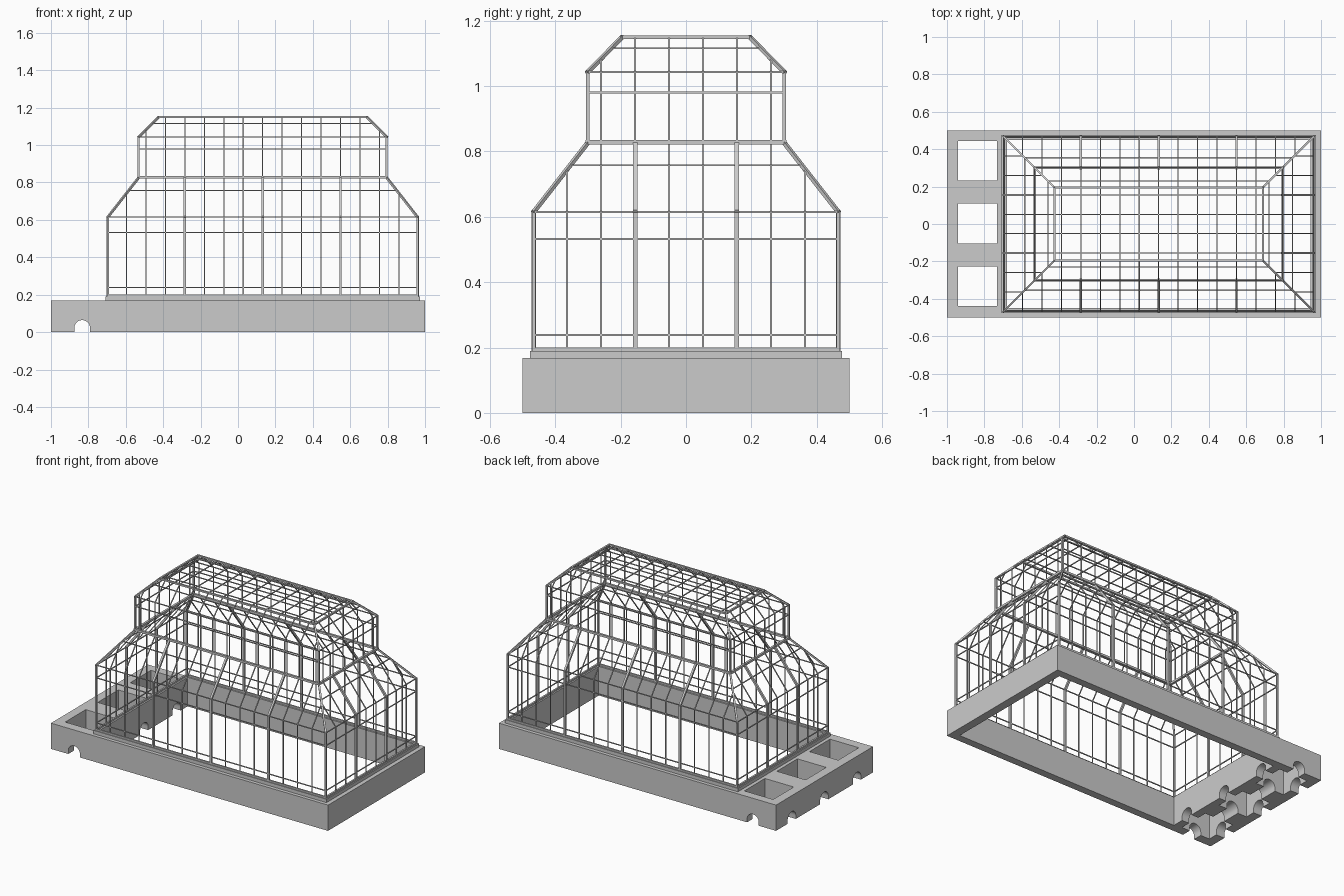
import bpy, bmesh, math
from mathutils import Vector

if "Cube" in bpy.data.objects:
    bpy.data.objects.remove(bpy.data.objects["Cube"])

CX, HX, HY = 0.132, 0.828, 0.466        # plan centre and half sizes of the frame
THIN, THICK, CORNER = 0.0055, 0.013, 0.011
PITCH = 0.104
LOWER = [(0, 0.195), (0, 0.615), (0.165, 0.826)]          # (inset, z)
UPPER = [(0.165, 0.83), (0.165, 1.043), (0.270, 1.149)]


def add_object(name, bm):
    bmesh.ops.recalc_face_normals(bm, faces=bm.faces)
    mesh = bpy.data.meshes.new(name)
    bm.to_mesh(mesh)
    bm.free()
    ob = bpy.data.objects.new(name, mesh)
    bpy.context.collection.objects.link(ob)
    return ob


def box(name, lo, hi):
    bm = bmesh.new()
    bmesh.ops.create_cube(bm, size=1)
    for v in bm.verts:
        v.co = Vector([lo[i] + (v.co[i] + 0.5) * (hi[i] - lo[i]) for i in range(3)])
    return add_object(name, bm)


def arch(name, a, b, r=0.042, spring=0.022):
    """Round-topped tunnel cutter from a to b (horizontal)."""
    a, b = Vector(a), Vector(b)
    side = (b - a).normalized().cross(Vector((0, 0, 1)))
    prof = [(-r, -0.05), (r, -0.05)]
    prof += [(r * math.cos(math.pi * i / 16), spring + r * math.sin(math.pi * i / 16)) for i in range(17)]
    bm = bmesh.new()
    f = bm.faces.new([bm.verts.new(a + side * u + Vector((0, 0, z))) for u, z in prof])
    ext = bmesh.ops.extrude_face_region(bm, geom=[f])["geom"]
    bmesh.ops.translate(bm, vec=b - a, verts=[e for e in ext if isinstance(e, bmesh.types.BMVert)])
    if f.is_valid and len(f.link_loops if hasattr(f, "link_loops") else f.loops) and \
            not any(len(e.link_faces) == 1 for e in bm.edges):
        pass
    else:
        bmesh.ops.holes_fill(bm, edges=[e for e in bm.edges if len(e.link_faces) == 1])
    return add_object(name, bm)


def cut(ob, cutters):
    for c in cutters:
        m = ob.modifiers.new("cut", 'BOOLEAN')
        m.operation, m.solver, m.object = 'DIFFERENCE', 'EXACT', c
    dg = bpy.context.evaluated_depsgraph_get()
    mesh = bpy.data.meshes.new_from_object(ob.evaluated_get(dg))
    ob.modifiers.clear()
    ob.data = mesh
    for c in cutters:
        bpy.data.objects.remove(c)


def bar(bm, p, q, w):
    """Square bar between two points, slightly lengthened to close joints."""
    p, q = Vector(p), Vector(q)
    d = (q - p).normalized()
    p, q = p - d * w * 0.4, q + d * w * 0.4
    s = Vector((1, 0, 0)) if abs(d.z) > 0.999 else d.cross(Vector((0, 0, 1))).normalized()
    u = s.cross(d).normalized()
    k = [(-1, -1), (1, -1), (1, 1), (-1, 1)]
    A, B = [[bm.verts.new(c + (s * i + u * j) * w / 2) for i, j in k] for c in (p, q)]
    bm.faces.new(A)
    bm.faces.new(B[::-1])
    for i in range(4):
        j = (i + 1) % 4
        bm.faces.new((A[i], B[i], B[j], A[j]))


def corners(d, z):
    return [(CX + sx * (HX - d), sy * (HY - d), z) for sx, sy in ((-1, -1), (1, -1), (1, 1), (-1, 1))]


def ring(bm, d, z, w):
    c = corners(d, z)
    for i in range(4):
        bar(bm, c[i], c[(i + 1) % 4], w)


def mullion(bm, prof, t, long_side, w):
    """Bar climbing both opposite walls at offset t, trimmed at the hips."""
    limit = (HX if long_side else HY) - abs(t)
    for (d0, z0), (d1, z1) in zip(prof, prof[1:]):
        if d0 >= limit - 0.002:
            return
        if d1 > limit:
            z1 = z0 + (z1 - z0) * (limit - d0) / (d1 - d0)
            d1 = limit
        for s in (-1, 1):
            pts = [(CX + t, s * (HY - d), z) if long_side else (CX + s * (HX - d), t, z)
                   for d, z in ((d0, z0), (d1, z1))]
            bar(bm, *pts, w)


# masonry base with house opening, three side pits and arched drains
base = box("masonry_base", (-1, -0.5, 0), (1, 0.5, 0.168))
cutters = [box("opening_cutter", (-0.68, -0.45, -0.1), (0.945, 0.45, 0.3)),
           arch("drain_cutter", (-0.833, -0.6, 0), (-0.833, 0.6, 0))]
for y in (-0.333, 0.003, 0.338):
    cutters.append(box("pit_cutter", (-0.94, y - 0.106, -0.1), (-0.732, y + 0.106, 0.3)))
    cutters.append(arch("drain_cutter", (-1.1, y, 0), (-0.6, y, 0)))
cut(base, cutters)
bpy.context.view_layer.objects.active = base
base.select_set(True)
bpy.ops.object.shade_smooth_by_angle(angle=math.radians(30))

# sill on top of the masonry
sill = box("sill", (CX - 0.841, -0.477, 0.168), (CX + 0.841, 0.477, 0.19))
cut(sill, [box("sill_cutter", (-0.68, -0.45, 0.1), (0.945, 0.45, 0.3))])

# main frame: corner posts, hips, main rings and heavy posts
bm = bmesh.new()
for prof in (LOWER, UPPER):
    for (d0, z0), (d1, z1) in zip(prof, prof[1:]):
        for p, q in zip(corners(d0, z0), corners(d1, z1)):
            bar(bm, p, q, CORNER)
ring(bm, 0, 0.195, 0.011)
ring(bm, 0.165, 0.828, 0.014)
ring(bm, 0.270, 1.149, 0.011)
for k in (-4, 0, 4):
    mullion(bm, LOWER, k * PITCH, True, THICK)
for t in (-0.155, 0.155):
    mullion(bm, LOWER, t, False, THICK)
add_object("main_frame", bm)

# glazing bars on walls and slopes
bm = bmesh.new()
for prof in (LOWER, UPPER):
    for k in range(-7, 8):
        if prof is UPPER or k % 4:
            mullion(bm, prof, k * PITCH, True, THIN)
    for k in range(-4, 4):
        if prof is UPPER or k not in (-2, 1):
            mullion(bm, prof, (k + 0.5) * PITCH, False, THIN)
    (d1, z1), (d2, z2) = prof[1:]
    for z in (0.238, 0.532, 0.615, 0.758) if prof is LOWER else (0.98, 1.043, 1.116):
        d = d1 + max(0, (z - z1) / (z2 - z1)) * (d2 - d1)
        ring(bm, d, z, THIN)
add_object("glazing_bars", bm)

# flat roof grid
bm = bmesh.new()
rx, ry, rz = HX - 0.27, HY - 0.27, 1.149
for k in range(-5, 6):
    bar(bm, (CX + k * PITCH, -ry, rz), (CX + k * PITCH, ry, rz), THIN)
for k in range(-2, 2):
    y = (k + 0.5) * PITCH
    bar(bm, (CX - rx, y, rz), (CX + rx, y, rz), THIN)
add_object("roof_grid", bm)
